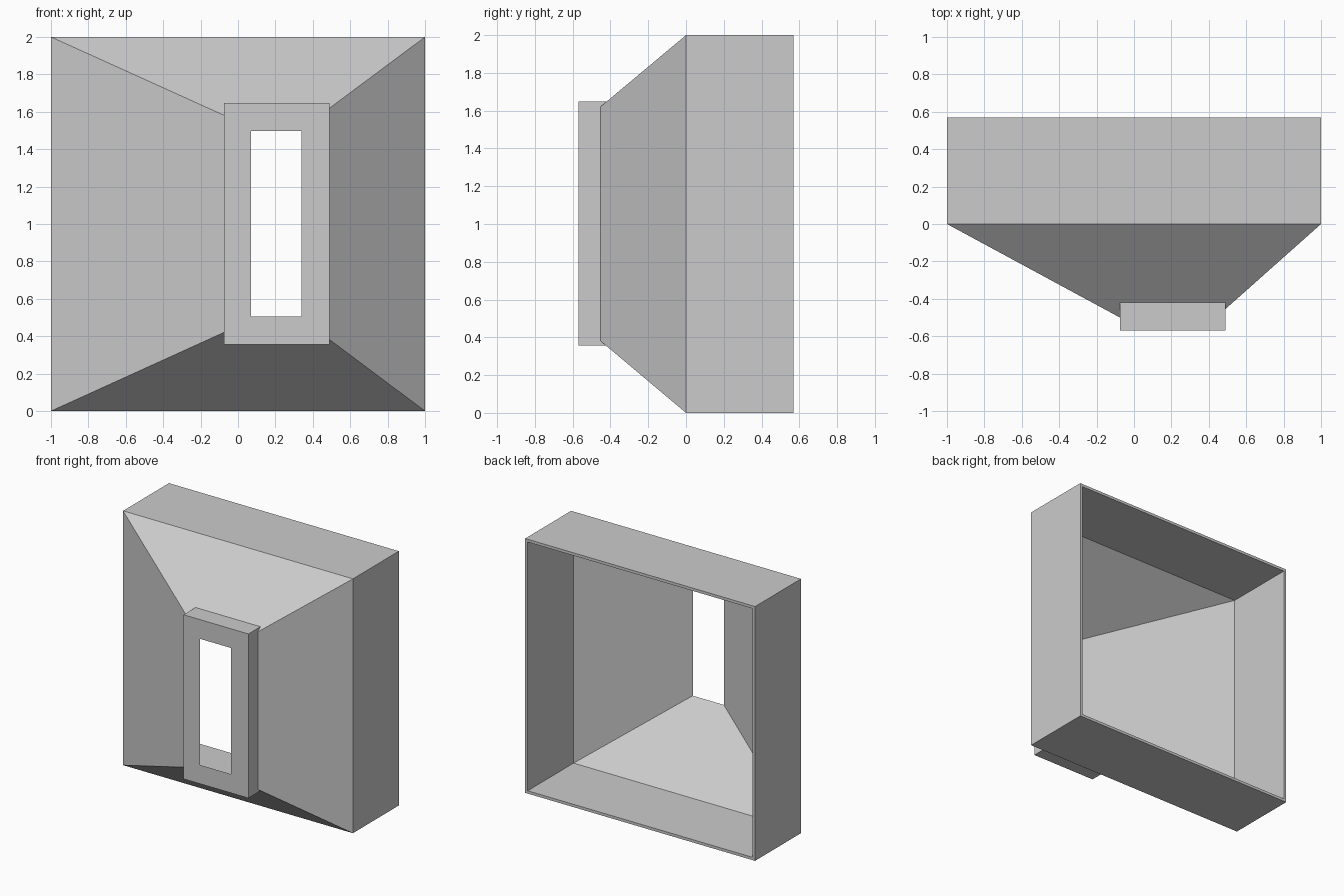
import bpy
import bmesh

cube = bpy.data.objects.get("Cube")
if cube:
    bpy.data.objects.remove(cube, do_unlink=True)

grey = bpy.data.materials.new("light_grey")
grey.use_nodes = True
colour = (0.6, 0.6, 0.6, 1)
grey.diffuse_color = colour
grey.node_tree.nodes["Principled BSDF"].inputs["Base Color"].default_value = colour


def loft(name, sections):
    """Closed solid through rectangles given as (y, (x0, x1, z0, z1))."""
    bm = bmesh.new()
    rings = [[bm.verts.new(p) for p in
              ((x0, y, z0), (x1, y, z0), (x1, y, z1), (x0, y, z1))]
             for y, (x0, x1, z0, z1) in sections]
    for a, b in zip(rings, rings[1:]):
        for i in range(4):
            j = (i + 1) % 4
            bm.faces.new((a[i], a[j], b[j], b[i]))
    bm.faces.new(rings[0])
    bm.faces.new(rings[-1])
    bmesh.ops.recalc_face_normals(bm, faces=bm.faces)
    mesh = bpy.data.meshes.new(name)
    bm.to_mesh(mesh)
    bm.free()
    mesh.materials.append(grey)
    obj = bpy.data.objects.new(name, mesh)
    bpy.context.collection.objects.link(obj)
    return obj


def boolean(obj, tool, operation):
    mod = obj.modifiers.new(tool.name, 'BOOLEAN')
    mod.operation = operation
    mod.solver = 'EXACT'
    mod.object = tool
    bpy.context.view_layer.objects.active = obj
    bpy.ops.object.modifier_apply(modifier=mod.name)
    bpy.data.objects.remove(tool, do_unlink=True)


depth = 0.57
wall = 0.022
mouth = (-1, 1, 0, 2)
inner_mouth = (-1 + wall, 1 - wall, wall, 2 - wall)
slot = (0.07, 0.34, 0.505, 1.497)

# Square collar tapering to an off-centre throat
horn = loft("horn_body", [(depth, mouth), (0, mouth),
                          (-0.565, (0.045, 0.365, 0.475, 1.527))])

# Rectangular mounting flange around the throat
flange = loft("flange", [(-depth, (-0.075, 0.49, 0.357, 1.648)),
                         (-0.3, (-0.075, 0.49, 0.357, 1.648))])
boolean(horn, flange, 'UNION')

# Hollow interior, carried slightly past both open ends
overshoot = 1.04
tip = tuple(a + (b - a) * overshoot for a, b in zip(inner_mouth, slot))
cavity = loft("cavity", [(depth + 0.1, inner_mouth), (0, inner_mouth),
                         (-depth * overshoot, tip)])
boolean(horn, cavity, 'DIFFERENCE')
